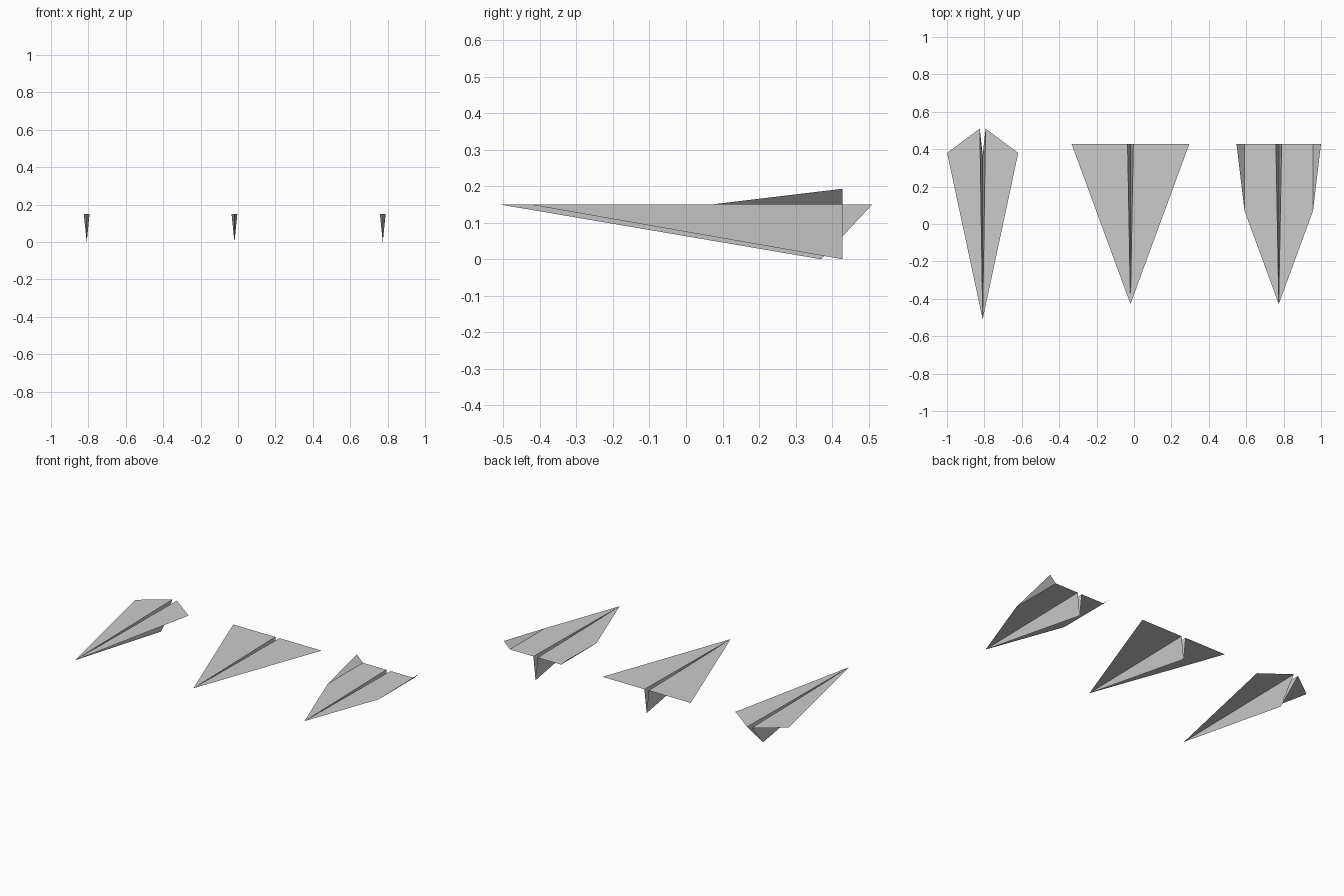
import bpy, bmesh

if "Cube" in bpy.data.objects:
    bpy.data.objects.remove(bpy.data.objects["Cube"])

TOP = 0.15    # height of the flat wings
GAP = 0.0155  # half width of the centre fold at the tail


def half_sheet(name, faces, x, parent=None):
    """Folded paper panels for the +x half, mirrored to -x."""
    bm = bmesh.new()
    for pts in faces:
        for s in (1, -1):
            verts = [bm.verts.new((s * px, py, pz)) for px, py, pz in pts]
            bm.faces.new(verts if s > 0 else verts[::-1])
    bmesh.ops.remove_doubles(bm, verts=bm.verts, dist=1e-4)
    mesh = bpy.data.meshes.new(name)
    bm.to_mesh(mesh)
    bm.free()
    ob = bpy.data.objects.new(name, mesh)
    ob.location.x = x
    bpy.context.collection.objects.link(ob)
    return ob


def paper_plane(name, x, nose_y, tail_y, keel_y, outline, fin=None):
    nose = (0, nose_y, TOP)
    tail = (GAP, tail_y, TOP)
    # flat wings
    wing = [nose] + [(px, py, TOP) for px, py in outline] + [tail]
    half_sheet(name + "_wings", [wing], x)
    # V-shaped keel, open at the top and rear
    half_sheet(name + "_keel", [[nose, tail, (0, keel_y, 0)]], x)
    # upturned wing tips
    if fin:
        half_sheet(name + "_winglets", [fin], x)


# slim dart with a swept tail
paper_plane("narrow_plane", -0.809, -0.51, 0.51, 0.37, [(0.19, 0.38)])

# plain delta
paper_plane("wide_plane", -0.019, -0.428, 0.429, 0.429, [(0.315, 0.429)])

# delta with folded-up tips
paper_plane("winglet_plane", 0.774, -0.428, 0.429, 0.429,
            [(0.183, 0.07), (0.183, 0.429)],
            fin=[(0.183, 0.07, TOP), (0.226, 0.429, 0.193), (0.183, 0.429, TOP)])
